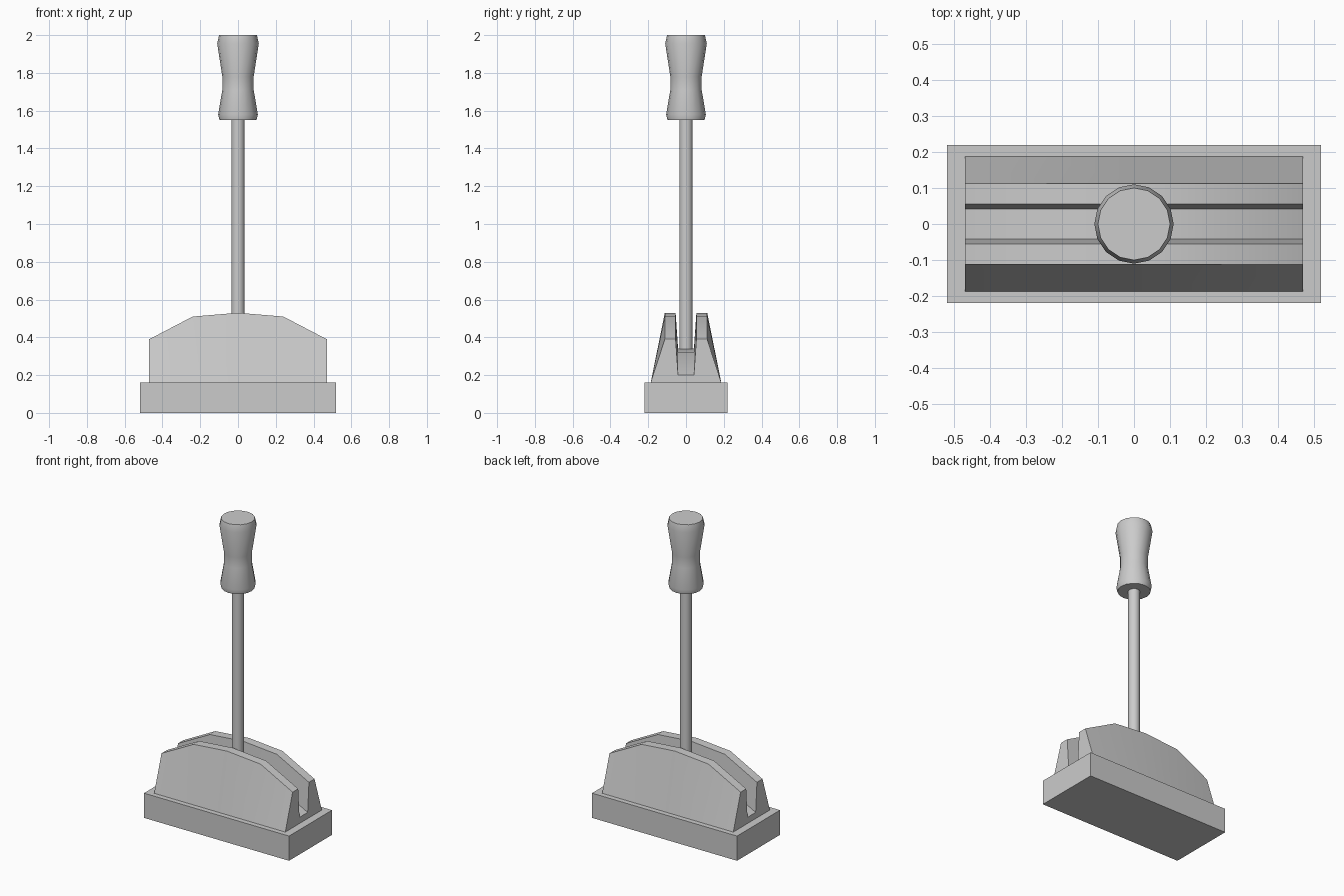
import bpy, bmesh, math

if "Cube" in bpy.data.objects:
    bpy.data.objects.remove(bpy.data.objects["Cube"])


def finish(name, bm, angle=30):
    bmesh.ops.recalc_face_normals(bm, faces=bm.faces)
    mesh = bpy.data.meshes.new(name)
    bm.to_mesh(mesh)
    bm.free()
    obj = bpy.data.objects.new(name, mesh)
    bpy.context.collection.objects.link(obj)
    bpy.ops.object.select_all(action='DESELECT')
    obj.select_set(True)
    bpy.context.view_layer.objects.active = obj
    bpy.ops.object.shade_smooth_by_angle(angle=math.radians(angle))
    return obj


def loft(bm, rings):
    # Join closed rings of points and cap both ends
    rows = [[bm.verts.new(p) for p in ring] for ring in rings]
    n = len(rows[0])
    for a, b in zip(rows, rows[1:]):
        for i in range(n):
            j = (i + 1) % n
            bm.faces.new((a[i], a[j], b[j], b[i]))
    bm.faces.new(rows[0])
    bm.faces.new(rows[-1])


def turned(name, profile, sides=16):
    bm = bmesh.new()
    steps = [2 * math.pi * i / sides for i in range(sides)]
    loft(bm, [[(r * math.cos(t), r * math.sin(t), z) for t in steps]
              for r, z in profile])
    return finish(name, bm, 35)


# Base slab
bm = bmesh.new()
bmesh.ops.create_cube(bm, size=1)
for v in bm.verts:
    v.co = (v.co.x * 1.04, v.co.y * 0.44, (v.co.z + 0.5) * 0.16)
finish("base", bm)

# Arched housing: slotted cross-section lofted along x
def section(x, top):
    half = [(0.187, 0.16), (0.112, top), (0.055, top), (0.042, top - 0.19)]
    ring = half + [(-y, z) for y, z in reversed(half)]
    return [(x, y, z) for y, z in ring]


bm = bmesh.new()
loft(bm, [section(x, z) for x, z in
          [(-0.47, 0.39), (-0.24, 0.51), (0, 0.53), (0.24, 0.51), (0.47, 0.39)]])
finish("slotted_housing", bm)

# Lever rod rising from the slot
turned("lever_rod", [(0.035, 0.31), (0.035, 1.56)])

# Waisted hand grip
turned("hand_grip", [(0.098, 1.55), (0.105, 1.58), (0.083, 1.71),
                     (0.083, 1.78), (0.11, 1.955), (0.1, 2.0)])
